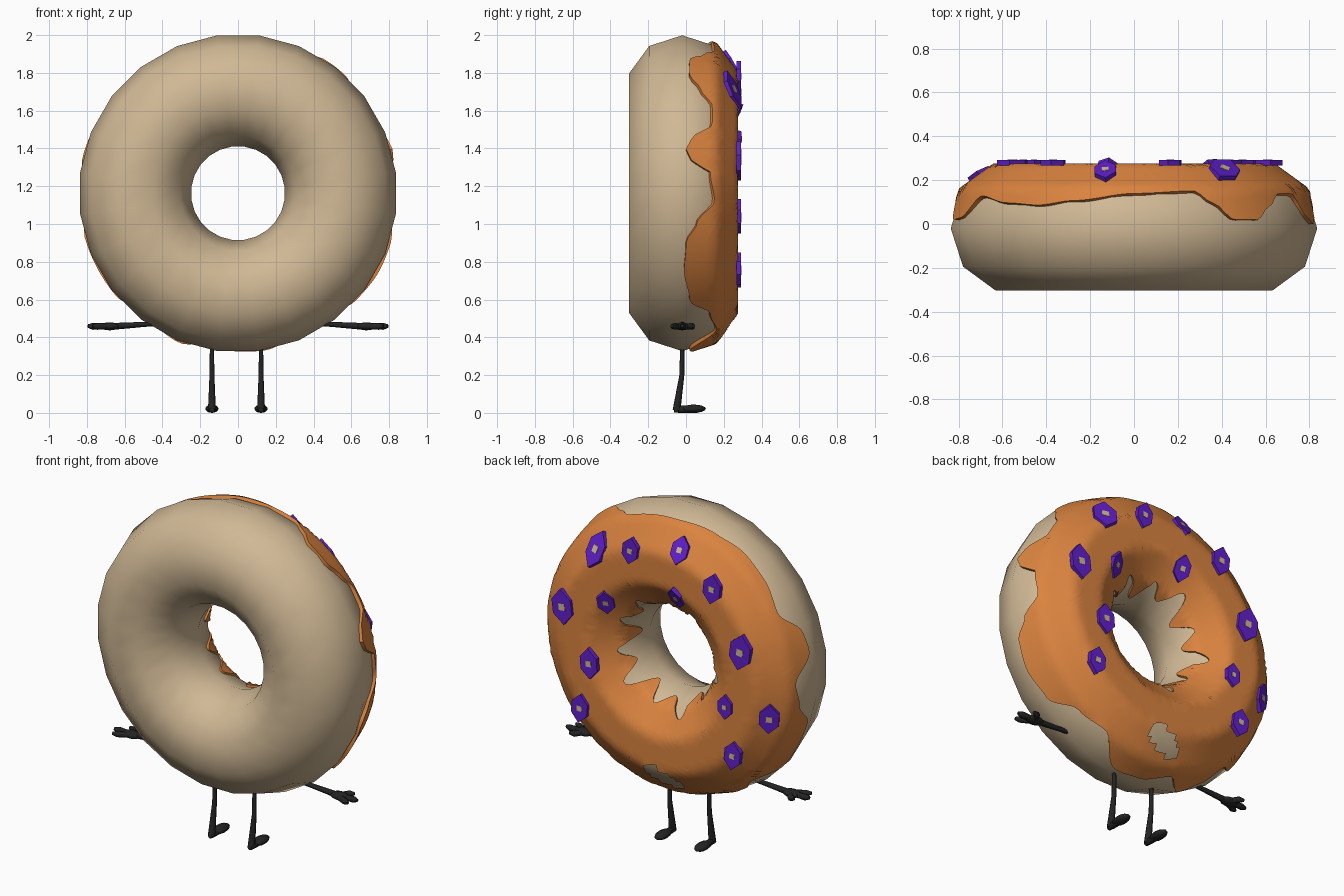
import bpy, bmesh, math, random
from mathutils import Vector, Matrix

random.seed(4)
cube = bpy.data.objects.get("Cube")
if cube:
    bpy.data.objects.remove(cube, do_unlink=True)

CENTRE = Vector((0, -0.02, 1.163))
RING, TUBE = 0.546, 0.297        # ring radius and tube radius
SIDES, STEP = 10, 36             # sides of the tube section


def material(name, rgb):
    m = bpy.data.materials.new(name)
    m.use_nodes = True
    m.diffuse_color = (*rgb, 1)
    m.node_tree.nodes["Principled BSDF"].inputs["Base Color"].default_value = (*rgb, 1)
    return m


DOUGH = material("tan dough", (0.63, 0.48, 0.30))
ICING = material("orange icing", (0.71, 0.23, 0.05))
PURPLE = material("purple", (0.12, 0.014, 0.60))
BLACK = material("black", (0.017, 0.017, 0.017))


def finish(bm, name, mat, angle=None):
    bmesh.ops.recalc_face_normals(bm, faces=bm.faces)
    mesh = bpy.data.meshes.new(name)
    bm.to_mesh(mesh)
    bm.free()
    ob = bpy.data.objects.new(name, mesh)
    bpy.context.collection.objects.link(ob)
    mesh.materials.append(mat)
    if angle:
        bpy.ops.object.select_all(action='DESELECT')
        ob.select_set(True)
        bpy.context.view_layer.objects.active = ob
        bpy.ops.object.shade_smooth_by_angle(angle=math.radians(angle))
    return ob


def on_ring(theta, phi, tube):
    """Point at angle theta round the ring and phi round the tube (degrees)."""
    t, p = math.radians(theta), math.radians(phi)
    r = RING + tube * math.cos(p)
    return CENTRE + Vector((r * math.cos(t), tube * math.sin(p), r * math.sin(t)))


def grid(bm, rows, close_across):
    """Skin a closed loop of vertex rows."""
    for i, a in enumerate(rows):
        b = rows[(i + 1) % len(rows)]
        for j in range(len(a) - (0 if close_across else 1)):
            k = (j + 1) % len(a)
            bm.faces.new((a[j], b[j], b[k], a[k]))


# Dough ring
bm = bmesh.new()
rows = [[bm.verts.new(on_ring(15 * i + 7.5, STEP * j, TUBE)) for j in range(SIDES)]
        for i in range(24)]
grid(bm, rows, True)
finish(bm, "dough_ring", DOUGH, 60)

# Icing: (angle round ring, depth of the outer edge)
EDGE = [(-80, .02), (-65, .16), (-52, .13), (-42, .02), (-29, -.01), (-18, 0),
        (-11, .06), (-3, .15), (8, .13), (12, .03), (16, 0), (20, .03),
        (27, .14), (35, .14), (42, .08), (48, .02), (57, .02), (64, .10),
        (70, .15), (90, .14), (110, .11), (122, .09), (135, .10), (149, .13),
        (160, .03), (167, .02), (178, .13), (188, .10), (196, .02), (220, .02),
        (230, .13), (240, .05), (249, 0), (258, .11), (270, .04), (280, .02)]


def outer_phi(theta):
    for (a, ya), (b, yb) in zip(EDGE, EDGE[1:]):
        if a <= theta <= b:
            f = (theta - a) / (b - a)
            y = ya + (yb - ya) * f * f * (3 - 2 * f)
            return math.degrees(math.asin((y - CENTRE.y) / 0.305))


def inner_phi(theta):
    t = math.radians(theta)
    return 149 + 13 * math.sin(11 * t) + 6 * math.sin(5 * t + 1)


def facet_radius(phi, tube):
    """Tube radius that follows the flat sides of the section."""
    half = STEP / 2
    return tube * math.cos(math.radians(half)) / math.cos(math.radians(phi % STEP - half))


bm = bmesh.new()
COUNT, ACROSS = 180, 22
rows, holes = [], []
for i in range(COUNT):
    theta = -80 + 360 * i / COUNT
    lo, hi = outer_phi(theta), inner_phi(theta)
    row = []
    for j in range(ACROSS + 1):
        # both borders turn down into the dough
        f = min(max((j - 1) / (ACROSS - 2), 0), 1)
        phi = lo + (hi - lo) * f
        lip = j in (0, ACROSS)
        v = bm.verts.new(on_ring(theta, phi, facet_radius(phi, 0.28 if lip else 0.311)))
        if ((theta - 269) / 8) ** 2 + ((phi - 60 - (theta - 269)) / 8) ** 2 < 1:
            holes.append(v)
        row.append(v)
    rows.append(row)
grid(bm, rows, False)
bmesh.ops.delete(bm, geom=holes, context='VERTS')
finish(bm, "icing", ICING, 50)

# Candy pieces: (x, height from ring centre, size)
CANDY = [(.41, .545, 1.2), (.165, .62, .9), (-.13, .68, .9), (-.37, .535, 1),
         (-.555, .21, 1.2), (-.12, .41, .85), (.61, .17, 1.15), (.345, .26, .85),
         (.435, -.12, 1), (.495, -.40, .95), (-.455, -.14, .8), (-.70, -.165, 1),
         (-.505, -.415, .95)]


def plate(name, mat, frame, outline, low, high):
    bm = bmesh.new()
    a, b = ([bm.verts.new(frame @ Vector((x, y, h))) for x, y in outline]
            for h in (low, high))
    bm.faces.new(a)
    bm.faces.new(b)
    n = len(a)
    for i in range(n):
        k = (i + 1) % n
        bm.faces.new((a[i], a[k], b[k], b[i]))
    return finish(bm, name, mat)


for n, (x, z, s) in enumerate(CANDY):
    r = math.hypot(x, z)
    rho = r - RING
    face = math.radians(90 if abs(rho) < 0.11 else 60 if rho > 0 else 120)
    depth = (0.295 - rho * math.cos(face)) / math.sin(face)
    out = Vector((x / r, 0, z / r))
    normal = out * math.cos(face) + Vector((0, math.sin(face), 0))
    up = Vector((random.uniform(-.15, .15), 0, 1))
    up = (up - normal * up.dot(normal)).normalized()
    side = up.cross(normal)
    frame = Matrix((side, up, normal)).transposed().to_4x4()
    frame.translation = CENTRE + Vector((x, depth, z))
    w, h = 0.054 * s, 0.09 * s
    hexagon = [(0, h), (-w, h * .4), (-w, -h * .4), (0, -h), (w, -h * .4), (w, h * .4)]
    plate(f"candy_{n + 1}", PURPLE, frame, hexagon, -0.008, 0.017)
    d = 0.017 * s
    plate(f"candy_centre_{n + 1}", DOUGH, frame,
          [(-d, -d), (d, -d), (d, d), (-d, d)], 0.013, 0.019)


def tube(name, points):
    """Tapered rod through (x, y, z, radius) points."""
    bm = bmesh.new()
    pts = [Vector(p[:3]) for p in points]
    rings = []
    for i, p in enumerate(pts):
        axis = (pts[min(i + 1, len(pts) - 1)] - pts[max(i - 1, 0)]).normalized()
        rot = axis.to_track_quat('Z', 'Y')
        rings.append([bm.verts.new(p + rot @ Vector((math.cos(a), math.sin(a), 0)) * points[i][3])
                      for a in (math.tau * k / 8 for k in range(8))])
    for a, b in zip(rings, rings[1:]):
        for k in range(8):
            bm.faces.new((a[k], a[(k + 1) % 8], b[(k + 1) % 8], b[k]))
    bm.faces.new(rings[0])
    bm.faces.new(rings[-1])
    return finish(bm, name, BLACK, 50)


def ball(name, centre, size):
    bm = bmesh.new()
    bmesh.ops.create_uvsphere(bm, u_segments=12, v_segments=8, radius=1,
                              matrix=Matrix.Translation(centre) @ Matrix.Diagonal((*size, 1)))
    return finish(bm, name, BLACK, 60)


# Arms, hands, legs and feet on both sides
for label, s in (("left", 1), ("right", -1)):
    tube(f"{label}_arm", [(s * .40, -.02, .475, .012), (s * .52, -.02, .467, .014),
                          (s * .66, -.02, .458, .018)])
    ball(f"{label}_palm", (s * .68, -.02, .458), (.055, .038, .021))
    for k, (tx, ty) in enumerate([(.77, -.075), (.795, -.02), (.735, .04)]):
        tube(f"{label}_finger_{k + 1}", [(s * .68, -.02 + (ty + .02) * .3, .458, .015),
                                         (s * (tx - .025), ty * .85, .458, .018),
                                         (s * tx, ty, .46, .009)])
    x = s * .13 - .008
    tube(f"{label}_leg", [(x, -.02, .36, .011), (x, -.022, .2, .013),
                          (x, -.04, .08, .018), (x, -.05, .012, .021)])
    ball(f"{label}_foot", (x, .04, .022), (.035, .065, .022))
    tube(f"{label}_sole", [(x, -.065, .016, .014), (x, -.03, .019, .019), (x, .06, .02, .02)])
